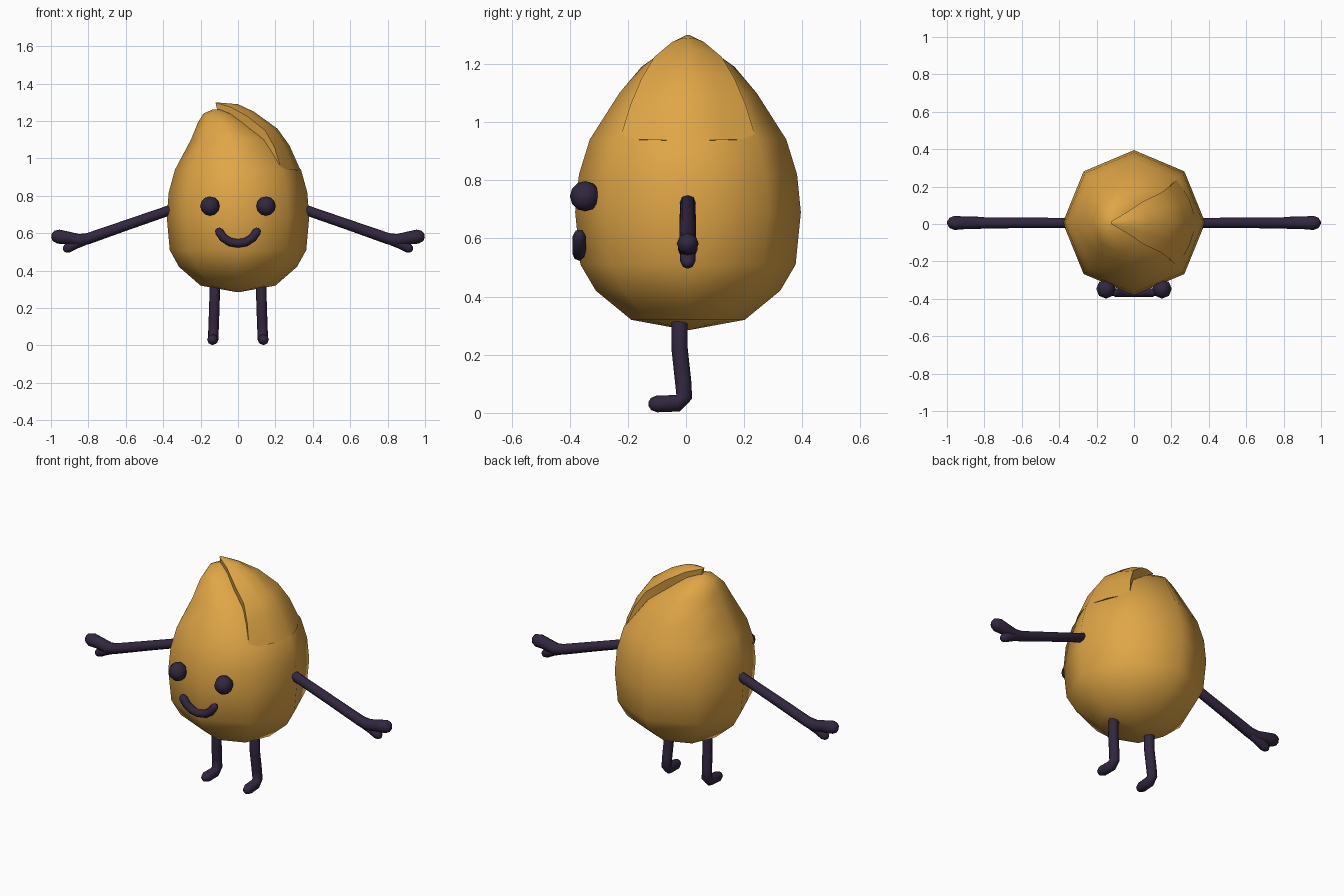
import bpy, bmesh, math
from mathutils import Vector

if "Cube" in bpy.data.objects:
    bpy.data.objects.remove(bpy.data.objects["Cube"])


def material(name, rgb):
    m = bpy.data.materials.new(name)
    m.diffuse_color = (*rgb, 1)
    m.use_nodes = True
    m.node_tree.nodes["Principled BSDF"].inputs["Base Color"].default_value = m.diffuse_color
    return m


GOLD = material("golden shell", (0.74, 0.38, 0.062))
DARK = material("dark plum", (0.032, 0.02, 0.05))


def finish(name, bm, mat, angle=60):
    bmesh.ops.recalc_face_normals(bm, faces=bm.faces)
    me = bpy.data.meshes.new(name)
    bm.to_mesh(me)
    bm.free()
    me.materials.append(mat)
    ob = bpy.data.objects.new(name, me)
    bpy.context.collection.objects.link(ob)
    bpy.ops.object.select_all(action='DESELECT')
    ob.select_set(True)
    bpy.context.view_layer.objects.active = ob
    bpy.ops.object.shade_smooth_by_angle(angle=math.radians(angle))
    return ob


def loft(bm, rows, closed=True):
    """Skin rows of points; rows are capped at both ends."""
    vs = [[bm.verts.new(p) for p in r] for r in rows]
    n = len(vs[0])
    for a, b in zip(vs, vs[1:]):
        for i in range(n if closed else n - 1):
            j = (i + 1) % n
            bm.faces.new((a[i], a[j], b[j], b[i]))
    bm.faces.new(vs[0][::-1])
    bm.faces.new(vs[-1])


def tube(name, path, normal, sides=8):
    """Round-ended limb along (point, radius) pairs lying in one plane."""
    pts = [(Vector(p), r) for p, r in path]
    n = Vector(normal)
    tans = []
    for i in range(len(pts)):
        a = pts[max(i - 1, 0)][0]
        b = pts[min(i + 1, len(pts) - 1)][0]
        tans.append((b - a).normalized())
    rings = [(p, r, t) for (p, r), t in zip(pts, tans)]
    p, r, t = rings[0]
    head = [(p - t * r, r * 0.25, t), (p - t * r * 0.7, r * 0.72, t)]
    p, r, t = rings[-1]
    tail = [(p + t * r * 0.7, r * 0.72, t), (p + t * r, r * 0.25, t)]
    rows = []
    for p, r, t in head + rings + tail:
        u = t.cross(n)
        rows.append([p + (n * math.cos(a) + u * math.sin(a)) * r
                     for a in (2 * math.pi * k / sides for k in range(sides))])
    bm = bmesh.new()
    loft(bm, rows)
    return finish(name, bm, DARK)


# Eight-sided egg body, its tip leaning to the left: (z, centre x, rx, ry)
RINGS = [(0.285, 0, 0.005, 0.005), (0.32, 0, 0.2, 0.195), (0.42, 0, 0.315, 0.317),
         (0.51, 0, 0.365, 0.37), (0.69, 0, 0.381, 0.388), (0.82, 0, 0.37, 0.375),
         (0.94, 0, 0.337, 0.338), (1.10, -0.027, 0.225, 0.236),
         (1.19, -0.08, 0.135, 0.16), (1.24, -0.105, 0.08, 0.09),
         (1.262, -0.115, 0.02, 0.02)]
bm = bmesh.new()
loft(bm, [[(cx + rx * math.cos(k * math.pi / 4), 0.007 + ry * math.sin(k * math.pi / 4), z)
           for k in range(8)] for z, cx, rx, ry in RINGS])
finish("body", bm, GOLD)

# Overlapping shell flap on the right: (edge x, half width, edge z, ridge x, ridge z)
FLAP = [(0.232, 0.235, 0.94, 0.335, 0.935), (0.195, 0.198, 1.06, 0.275, 1.07),
        (0.145, 0.16, 1.15, 0.21, 1.16), (0.05, 0.115, 1.225, 0.085, 1.25),
        (-0.04, 0.055, 1.275, 0.0, 1.29), (-0.12, 0.008, 1.298, -0.122, 1.3)]
core = Vector((-0.03, 0.007, 0.9))
rows = []
for ex, w, ez, rx, rz in FLAP:
    half = []
    for s in (-1, 1):
        edge = Vector((ex, 0.007 + s * w, ez))
        ridge = Vector((rx, 0.007, rz))
        mid = (edge + ridge) / 2
        mid += (mid - core).normalized() * w * 0.06
        half.append([core + (edge - core) * 0.85, edge, mid])
    rows.append(half[0] + [ridge] + half[1][::-1])
bm = bmesh.new()
loft(bm, rows, closed=True)
finish("shell_flap", bm, GOLD, 50)

# Arms, hands, legs and eyes on both sides
for s, side in ((-1, "left"), (1, "right")):
    tube(side + "_arm", [((s * x, 0.006, z), r) for x, z, r in (
        (0.36, 0.725, 0.027), (0.6, 0.642, 0.028), (0.8, 0.572, 0.03),
        (0.85, 0.562, 0.034), (0.91, 0.575, 0.034), (0.96, 0.582, 0.038))], (0, 1, 0))
    tube(side + "_thumb", [((s * x, 0.006, z), r) for x, z, r in (
        (0.82, 0.563, 0.027), (0.87, 0.543, 0.027), (0.91, 0.521, 0.026))], (0, 1, 0))
    tube(side + "_leg", [((s * x, y, z), r) for x, y, z, r in (
        (0.124, -0.022, 0.32, 0.028), (0.126, -0.022, 0.22, 0.028),
        (0.13, -0.01, 0.11, 0.028), (0.132, -0.006, 0.055, 0.028),
        (0.133, -0.028, 0.033, 0.029), (0.136, -0.1, 0.031, 0.029))], (1, 0, 0))
    bm = bmesh.new()
    bmesh.ops.create_uvsphere(bm, u_segments=8, v_segments=6, radius=0.052)
    bmesh.ops.translate(bm, verts=bm.verts, vec=(s * 0.15, -0.347, 0.745))
    finish(side + "_eye", bm, DARK)

# Smiling mouth
tube("mouth", [((x, -0.367, z), 0.023) for x, z in (
    (-0.1, 0.607), (-0.078, 0.575), (-0.042, 0.553), (0, 0.546),
    (0.042, 0.553), (0.078, 0.575), (0.1, 0.607))], (0, 1, 0))
